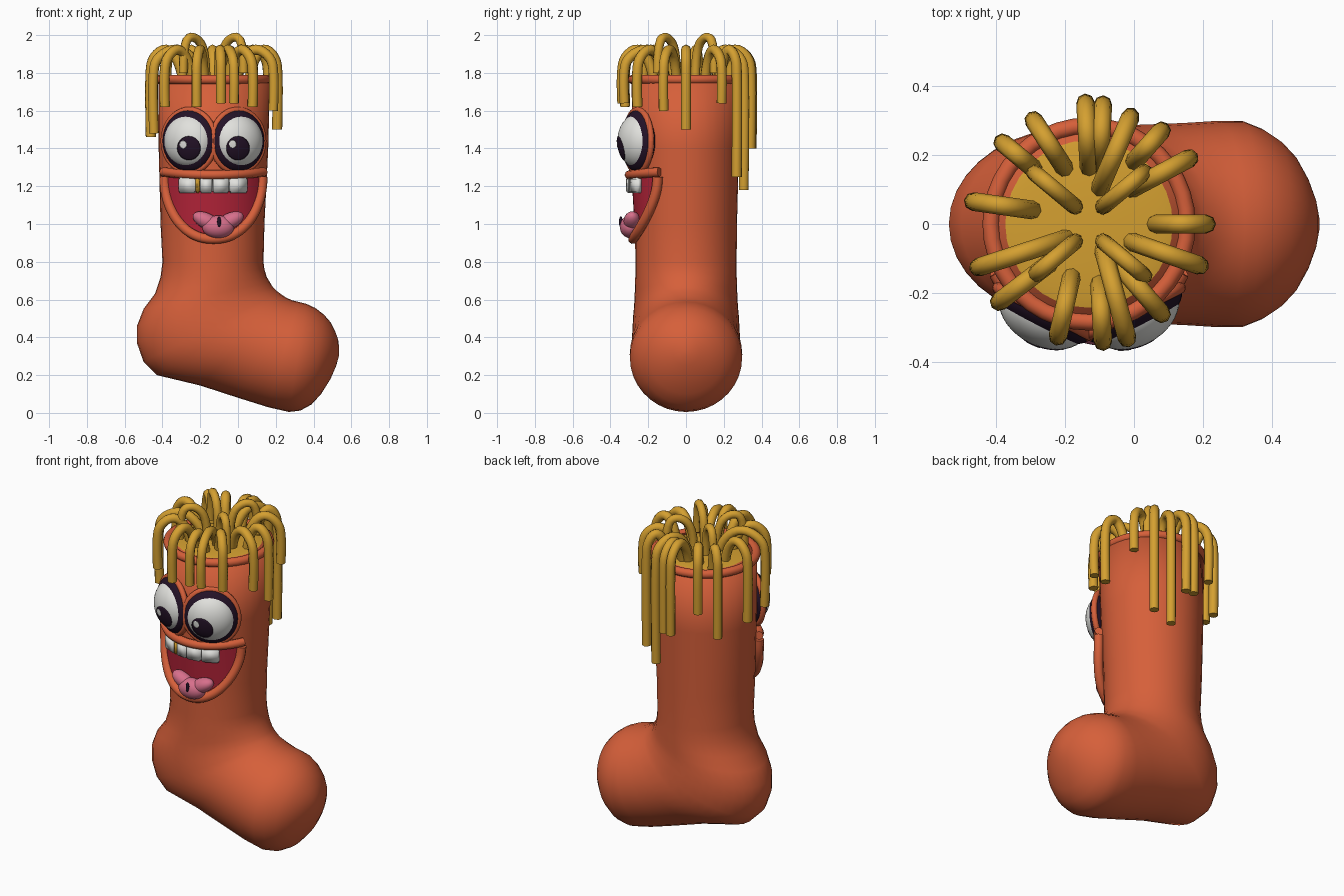
import bpy
import bmesh
from math import sin, cos, pi, sqrt
from mathutils import Matrix, Vector

if "Cube" in bpy.data.objects:
    bpy.data.objects.remove(bpy.data.objects["Cube"])


def material(name, r, g, b):
    m = bpy.data.materials.new(name)
    m.use_nodes = True
    m.diffuse_color = (r, g, b, 1)
    bsdf = m.node_tree.nodes["Principled BSDF"]
    bsdf.inputs["Base Color"].default_value = (r, g, b, 1)
    bsdf.inputs["Roughness"].default_value = 0.7
    return m


ORANGE = material("orange", 0.67, 0.115, 0.042)
YELLOW = material("straw yellow", 0.66, 0.35, 0.03)
RED = material("mouth red", 0.45, 0.017, 0.04)
PINK = material("tongue pink", 0.68, 0.16, 0.26)
DARK = material("dark plum", 0.017, 0.006, 0.02)
WHITE = material("white", 0.75, 0.75, 0.72)
CX = -0.13  # leg axis


def finish(name, bm, mat, smooth=True):
    bmesh.ops.recalc_face_normals(bm, faces=bm.faces)
    me = bpy.data.meshes.new(name)
    bm.to_mesh(me)
    bm.free()
    me.materials.append(mat)
    for p in me.polygons:
        p.use_smooth = smooth
    ob = bpy.data.objects.new(name, me)
    bpy.context.collection.objects.link(ob)
    return ob


def loft(name, rings, mat, closed=True, caps=True, matrix=None):
    bm = bmesh.new()
    rows = [[bm.verts.new(p) for p in ring] for ring in rings]
    n = len(rows[0])
    for a, b in zip(rows, rows[1:]):
        for i in range(n if closed else n - 1):
            j = (i + 1) % n
            bm.faces.new((a[i], a[j], b[j], b[i]))
    if caps:
        bm.faces.new(rows[0])
        bm.faces.new(rows[-1])
    if matrix:
        bm.transform(matrix)
    return finish(name, bm, mat)


def ellipsoid(name, mat, matrix, radii):
    bm = bmesh.new()
    bmesh.ops.create_uvsphere(bm, u_segments=32, v_segments=20, radius=1)
    bm.transform(matrix @ Matrix.Diagonal((*radii, 1)))
    return finish(name, bm, mat)


def sphere_cap(name, mat, matrix, radii, direction, angle):
    # Thin patch that hugs an ellipsoid around one direction
    turn = Vector(direction).to_track_quat("Z", "Y").to_matrix().to_4x4()
    rings = []
    for k in range(8):
        a = angle * (1 - k / 7.2)
        rings.append([(sin(a) * cos(t * pi / 12), sin(a) * sin(t * pi / 12), cos(a))
                      for t in range(24)])
    ob = loft(name, rings, mat, matrix=matrix @ Matrix.Diagonal((*radii, 1)) @ turn)
    return ob


def ring(name, mat, matrix, major, minor):
    rings = []
    for k in range(41):
        a = 2 * pi * k / 40
        rings.append([((major + minor * cos(b * pi / 5)) * cos(a),
                       (major + minor * cos(b * pi / 5)) * sin(a),
                       minor * sin(b * pi / 5)) for b in range(10)])
    return loft(name, rings, mat, caps=False, matrix=matrix)


def tube(name, points, radius, mat, cyclic=False):
    cu = bpy.data.curves.new(name, "CURVE")
    cu.dimensions = "3D"
    cu.bevel_depth = radius
    cu.bevel_resolution = 2
    cu.use_fill_caps = True
    cu.resolution_u = 4
    sp = cu.splines.new("NURBS")
    sp.points.add(len(points) - 1)
    for p, co in zip(sp.points, points):
        p.co = (*co, 1)
    sp.order_u = 3
    sp.use_endpoint_u = not cyclic
    sp.use_cyclic_u = cyclic
    cu.materials.append(mat)
    ob = bpy.data.objects.new(name, cu)
    bpy.context.collection.objects.link(ob)
    return ob


# Body: sections swept down the leg and round the ankle to the toe
# (back x, back z, front x, front z, half width)
sections = [
    (-.42, 1.775, .17, 1.775, .29), (-.42, 1.4, .16, 1.4, .28), (-.41, 1, .14, 1, .27),
    (-.40, .8, .135, .8, .268), (-.41, .72, .14, .76, .268), (-.44, .63, .152, .72, .27),
    (-.50, .55, .17, .69, .272), (-.535, .46, .185, .665, .275), (-.535, .37, .2, .65, .28),
    (-.50, .27, .215, .638, .283), (-.43, .2, .23, .627, .285), (-.2, .145, .255, .61, .287),
    (0, .08, .29, .595, .292), (.16, .03, .32, .588, .298), (.27, .005, .36, .578, .297),
    (.33, .012, .41, .555, .275), (.39, .045, .455, .52, .24), (.44, .1, .49, .48, .195),
    (.49, .18, .515, .43, .13), (.52, .25, .53, .39, .07), (.534, .3, .536, .34, .02)]
rings = []
for x0, z0, x1, z1, w in sections:
    row = []
    for i in range(36):
        a = 2 * pi * i / 36
        c = (1 + cos(a)) / 2
        row.append((x0 + (x1 - x0) * c, w * sin(a), z0 + (z1 - z0) * c))
    rings.append(row)
loft("sock_body", rings, ORANGE)

# Rolled rim and straw filling
ring("top_rim", ORANGE, Matrix.Translation((CX, 0, 1.765)), 0.283, 0.025)
ellipsoid("straw_filling", YELLOW, Matrix.Translation((CX, 0, 1.765)), (.265, .265, .025))

# Draped strands: root x, y, outer x, y, tip height
strands = [
    (.06, 0, .21, 0, 1.5), (-.01, .1, .16, .19, 1.64), (0, .18, .08, .27, 1.25),
    (-.1, .1, -.01, .31, 1.18), (-.1, .17, -.09, .345, 1.4), (-.13, .16, -.14, .35, 1.4),
    (-.2, .16, -.29, .3, 1.55), (-.29, .16, -.38, .235, 1.4), (-.29, .04, -.465, .065, 1.46),
    (-.19, -.04, -.45, -.125, 1.48), (-.24, -.11, -.39, -.225, 1.62),
    (-.18, -.15, -.22, -.325, 1.62), (-.1, -.17, -.09, -.34, 1.64),
    (-.09, -.07, -.02, -.33, 1.64), (-.05, -.11, .08, -.26, 1.62),
    (-.01, -.05, .19, -.12, 1.6)]
for n, (ax, ay, bx, by, tip) in enumerate(strands):
    def along(t, z):
        return (ax + (bx - ax) * t, ay + (by - ay) * t, z)
    tube(f"strand_{n + 1}", [along(0, 1.76), along(.1, 1.86), along(.5, 1.94),
                             along(.95, 1.88), along(1, 1.78), along(1, (1.78 + tip) / 2),
                             along(.98, tip)], 0.027, YELLOW)

# Curled loops standing on top
for sx in (-1, 1):
    for sy in (-1, 1):
        x, y = CX + sx * .1, sy * .1
        tube("top_curl", [(x - sx * .06, y - sy * .05, 1.76),
                          (x - sx * .06, y - sy * .05, 1.92), (x, y, 2.0),
                          (x + sx * .06, y + sy * .05, 1.97),
                          (x + sx * .06, y + sy * .05, 1.8)], 0.024, YELLOW)

# Eyes: dark lens, white ball, pupil, glint and lid ring
for s, side in ((1, "left"), (-1, "right")):
    nx, ny = .454, .891
    frame = Matrix(((ny, 0, s * nx, CX + s * .128), (s * nx, 0, -ny, -.254),
                    (0, 1, 0, 1.44), (0, 0, 0, 1)))
    ellipsoid(side + "_eye_outline", DARK, frame, (.155, .165, .07))
    ball = (.14, .143, .1)
    ellipsoid(side + "_eye_white", WHITE, frame, ball)
    sphere_cap(side + "_pupil", DARK, frame, [r * 1.015 for r in ball],
               (-.31 * s, -.3, .9), .48)
    sphere_cap(side + "_glint", WHITE, frame, [r * 1.03 for r in ball],
               (-.31 * s - .22, -.12, .87), .15)
    ring(side + "_eyelid", ORANGE, frame @ Matrix.Diagonal((.98, 1.05, 1, 1)), .155, .017)


# Mouth, wrapped round the front of the leg
def wrap(x, z, depth=.30):
    q = max(0, 1 - ((x - CX) / .30) ** 2)
    return (x, -(depth - .06 * (1.25 - z)) * sqrt(q), z)


def lower_edge(t):
    return 1.25 - .33 * sqrt(max(0, 1 - abs(t) ** 2.2))


def upper_edge(t):
    return 1.255 + .015 * t * t


steps = [sin(pi / 2 * (k / 12 - 1)) for k in range(25)]
WIDTH = .26
loft("mouth_inside", [[wrap(CX + WIDTH * t, lower_edge(t) + (upper_edge(t) - lower_edge(t)) * v / 6,
                            .288) for v in range(7)] for t in steps], RED, closed=False, caps=False)
tube("upper_lip", [wrap(CX + WIDTH * 1.02 * t, upper_edge(t) + .005) for t in steps], .025, ORANGE)
tube("lower_lip", [wrap(CX + WIDTH * t, lower_edge(t)) for t in steps], .027, ORANGE)


# Teeth, with one narrow gold one
def tooth(name, x0, x1, mat):
    x, y, z = wrap((x0 + x1) / 2, 1.205, .30)
    slope = (x - CX) / .30
    bm = bmesh.new()
    bmesh.ops.create_cube(bm, size=1)
    bm.transform(Matrix.Translation((x, y, z)) @ Matrix.Rotation(slope, 4, "Z")
                 @ Matrix.Diagonal(((x1 - x0) / cos(slope), .035, .08, 1)))
    bmesh.ops.bevel(bm, geom=bm.edges[:], offset=.006, segments=2, affect="EDGES")
    finish(name, bm, mat)


tooth("tooth_1", -.31, -.225, WHITE)
tooth("gold_tooth", -.222, -.203, YELLOW)
tooth("tooth_2", -.2, -.137, WHITE)
tooth("tooth_3", -.133, -.048, WHITE)
tooth("tooth_4", -.044, .045, WHITE)

# Tongue: two lobes, a tip and a dark slit
for s, side in ((1, "left"), (-1, "right")):
    place = Matrix.Translation((-.105 + s * .06, -.285, 1.015)) @ Matrix.Rotation(s * -.45, 4, "Y")
    ellipsoid(side + "_tongue_lobe", PINK, place, (.08, .045, .042))
ellipsoid("tongue_tip", PINK, Matrix.Translation((-.105, -.295, .985)), (.085, .055, .06))
ellipsoid("tongue_slit", DARK, Matrix.Translation((-.1, -.345, 1.01)), (.01, .01, .03))
